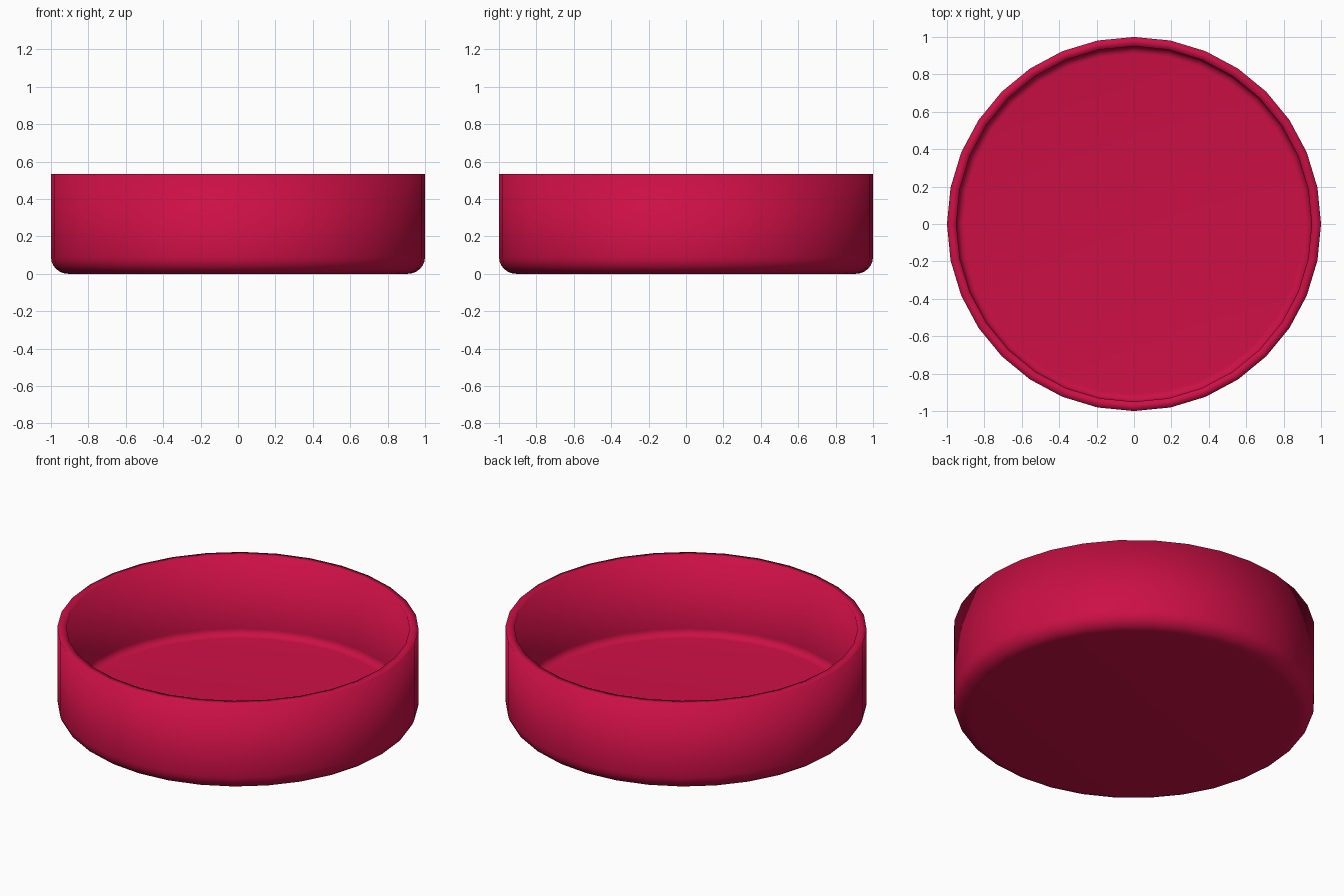
import bpy, bmesh
from math import sin, cos, pi

if "Cube" in bpy.data.objects:
    bpy.data.objects.remove(bpy.data.objects["Cube"])

SIDES, RADIUS, HEIGHT, WALL, FILLET = 32, 1.0, 0.533, 0.05, 0.09


def corner(radius, fillet, base, steps=6):
    """Rounded corner from the floor up to the wall, as (r, z) points."""
    return [(radius - fillet + fillet * sin(a), base + fillet - fillet * cos(a))
            for a in (pi / 2 * i / steps for i in range(steps + 1))]


# Dish profile: outer base corner, outer rim, inner rim, inner floor corner
inner = RADIUS - WALL
profile = corner(RADIUS, FILLET, 0) + [(RADIUS, HEIGHT), (inner, HEIGHT)]
profile += reversed(corner(inner, FILLET - WALL, WALL))

# Turn the profile around z and close the underside and floor
bm = bmesh.new()
rings = [[bm.verts.new((r * cos(2 * pi * i / SIDES), r * sin(2 * pi * i / SIDES), z))
          for i in range(SIDES)] for r, z in profile]
for low, high in zip(rings, rings[1:]):
    for i in range(SIDES):
        j = (i + 1) % SIDES
        bm.faces.new((low[i], low[j], high[j], high[i]))
bm.faces.new(rings[0][::-1])
bm.faces.new(rings[-1])
for face in bm.faces:
    face.smooth = True

mesh = bpy.data.meshes.new("round_dish")
bm.to_mesh(mesh)
bm.free()
dish = bpy.data.objects.new("round_dish", mesh)
bpy.context.collection.objects.link(dish)

# Crimson finish
red = bpy.data.materials.new("crimson")
red.diffuse_color = (0.6, 0.005, 0.06, 1)
red.use_nodes = True
red.node_tree.nodes["Principled BSDF"].inputs["Base Color"].default_value = red.diffuse_color
mesh.materials.append(red)
